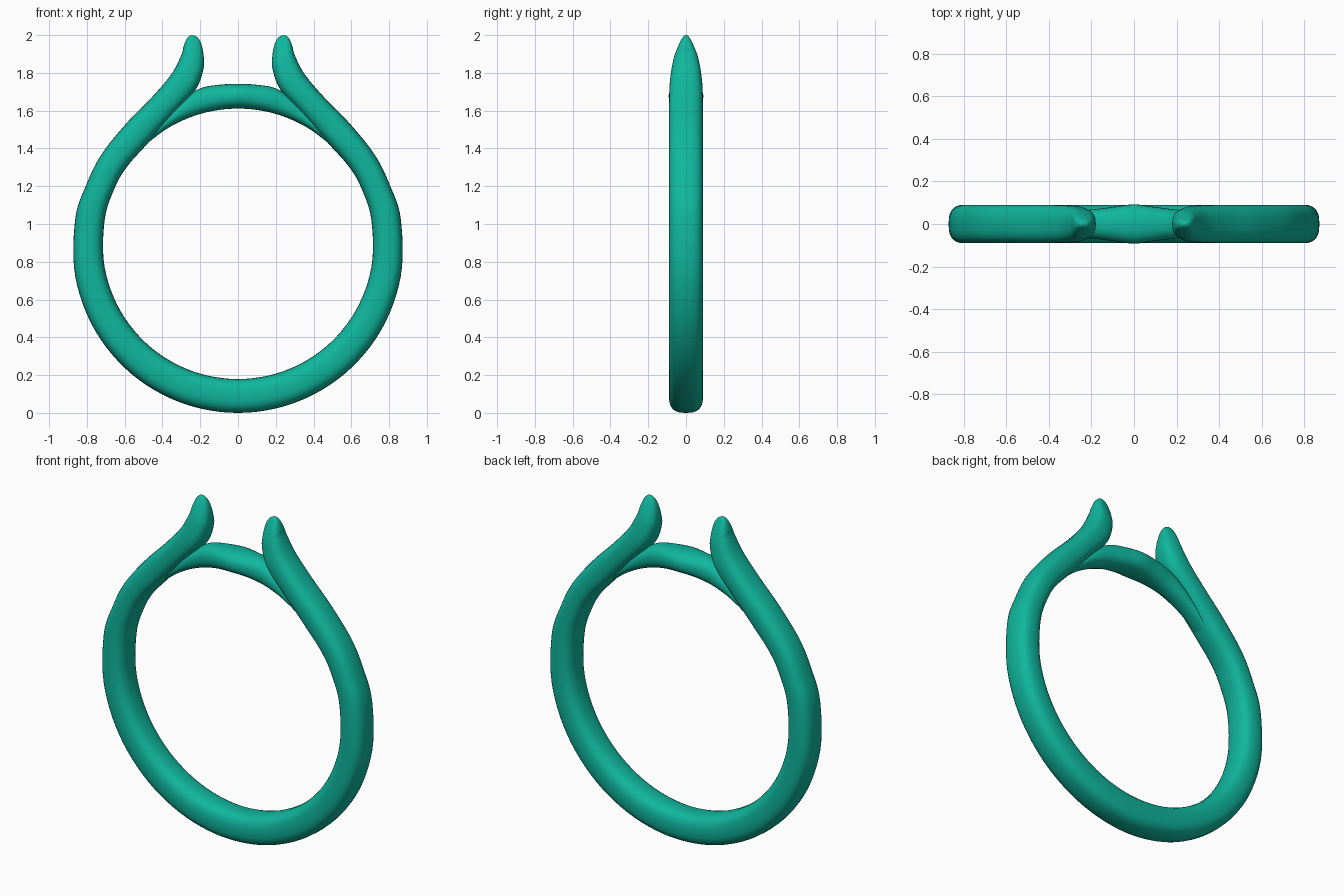
import bpy, bmesh
from math import sin, cos, pi, radians, sqrt, copysign
from mathutils import Vector

if "Cube" in bpy.data.objects:
    bpy.data.objects.remove(bpy.data.objects["Cube"])

mat = bpy.data.materials.new("teal")
mat.diffuse_color = (0.005, 0.47, 0.34, 1)
mat.use_nodes = True
mat.node_tree.nodes["Principled BSDF"].inputs["Base Color"].default_value = mat.diffuse_color
SIDES = 28


def smooth_stations(pts, steps):
    """Catmull-Rom through the stations (outer x, z, inner x, z, half depth)."""
    v = [Vector(p) for p in pts]
    v = [2 * v[0] - v[1]] + v + [2 * v[-1] - v[-2]]
    out = []
    for i in range(1, len(v) - 2):
        a, b, c, d = v[i - 1:i + 3]
        for k in range(steps):
            t = k / steps
            out.append(0.5 * (2 * b + (c - a) * t + (2 * a - 5 * b + 4 * c - d) * t * t
                              + (3 * b - a - 3 * c + d) * t ** 3))
    return out + [v[-2]]


def sweep(name, stations, power):
    """Loft a superellipse section along the stations."""
    bm = bmesh.new()
    rings = []
    for xo, zo, xi, zi, h in stations:
        mid = Vector(((xo + xi) / 2, 0, (zo + zi) / 2))
        half = Vector(((xo - xi) / 2, 0, (zo - zi) / 2))
        ring = []
        for k in range(SIDES):
            a = 2 * pi * k / SIDES
            u = copysign(abs(cos(a)) ** (2 / power), cos(a))
            w = copysign(abs(sin(a)) ** (2 / power), sin(a))
            ring.append(bm.verts.new(mid + half * u + Vector((0, h * w, 0))))
        rings.append(ring)
    for r, s in zip(rings, rings[1:]):
        for k in range(SIDES):
            n = (k + 1) % SIDES
            bm.faces.new((r[k], r[n], s[n], s[k]))
    bm.faces.new(rings[0])
    bm.faces.new(rings[-1])
    bmesh.ops.recalc_face_normals(bm, faces=bm.faces)
    me = bpy.data.meshes.new(name)
    bm.to_mesh(me)
    bm.free()
    ob = bpy.data.objects.new(name, me)
    bpy.context.collection.objects.link(ob)
    me.materials.append(mat)
    bpy.context.view_layer.objects.active = ob
    ob.select_set(True)
    bpy.ops.object.shade_smooth_by_angle(angle=radians(60))
    ob.select_set(False)
    return ob


def mirrored(half):
    return [(-a, b, -c, d, h) for a, b, c, d, h in half[:0:-1]] + half


# Band: round lower part, then the shoulder flowing into an upright tip
half = []
for deg in range(-90, 11, 20):
    c, s = cos(radians(deg)), sin(radians(deg))
    half.append((0.875 * c, 0.875 + 0.875 * s, 0.717 * c, 0.896 + 0.717 * s, 0.09))
half += [
    (0.804, 1.206, 0.655, 1.185, 0.09),
    (0.725, 1.365, 0.590, 1.300, 0.09),
    (0.590, 1.534, 0.475, 1.430, 0.09),
    (0.460, 1.667, 0.345, 1.575, 0.09),
    (0.355, 1.790, 0.228, 1.705, 0.086),
    (0.302, 1.890, 0.185, 1.810, 0.070),
    (0.288, 1.940, 0.181, 1.880, 0.052),
    (0.274, 1.976, 0.193, 1.950, 0.030),
    (0.258, 1.995, 0.213, 1.986, 0.015),
    (0.244, 2.000, 0.232, 1.998, 0.005),
]
sweep("ring_band", smooth_stations(mirrored(half), 6), 2.7)

# Bridge: arched bar closing the ring, narrowing into the shoulders
bridge = []
for x, top, h in [(0, 1.742, 0.092), (0.1, 1.737, 0.08), (0.2, 1.718, 0.068),
                  (0.3, 1.655, 0.062), (0.39, 1.565, 0.055), (0.47, 1.47, 0.045)]:
    bridge.append((x, top, x, 0.896 + sqrt(0.715 ** 2 - x * x), h))
sweep("top_bridge", smooth_stations(mirrored(bridge), 6), 2.3)
